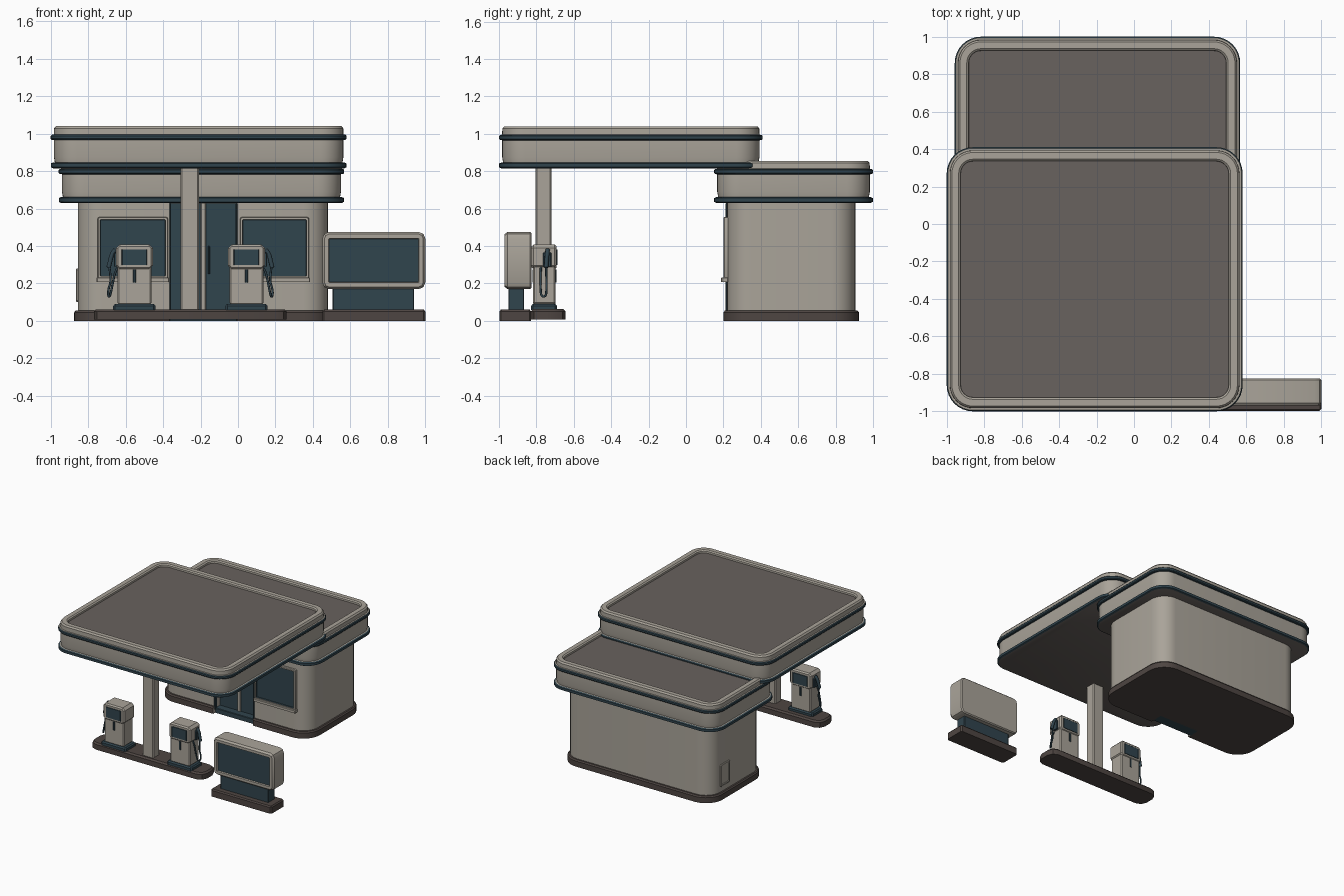
import bpy, bmesh, math

if "Cube" in bpy.data.objects:
    bpy.data.objects.remove(bpy.data.objects["Cube"])

def mat(name, r, g, b):
    m = bpy.data.materials.new(name)
    m.diffuse_color = (r, g, b, 1)
    m.use_nodes = True
    m.node_tree.nodes["Principled BSDF"].inputs["Base Color"].default_value = m.diffuse_color
    return m

MATS = [mat("cream", .40, .37, .32), mat("teal", .03, .058, .075),
        mat("roof_grey", .14, .122, .112), mat("dark_brown", .076, .06, .054)]
CREAM, TEAL, GREY, BROWN = range(4)


def finish(ob, angle=35):
    bpy.ops.object.select_all(action='DESELECT')
    ob.select_set(True)
    bpy.context.view_layer.objects.active = ob
    bpy.ops.object.shade_smooth_by_angle(angle=math.radians(angle))


def outline(a0, a1, b0, b1, r, seg):
    """Rounded rectangle; seg = 1 gives cut corners."""
    r = max(r, .004)
    pts = []
    for k, (ca, cb) in enumerate([(a1 - r, b1 - r), (a0 + r, b1 - r),
                                  (a0 + r, b0 + r), (a1 - r, b0 + r)]):
        for i in range(seg + 1):
            t = math.pi / 2 * (k + i / seg)
            pts.append((ca + r * math.cos(t), cb + r * math.sin(t)))
    return pts


def loft(name, rect, r, profile, caps=(CREAM, CREAM), seg=8, axis='z', smooth=True):
    """Stack outlines; profile rows are (inset, level, colour of the band leading up to it)."""
    a0, a1, b0, b1 = rect
    bm = bmesh.new()
    rings = []
    for off, d, _ in profile:
        pts = outline(a0 + off, a1 - off, b0 + off, b1 - off, r - off, seg)
        place = {'z': lambda p: (p[0], p[1], d), 'y': lambda p: (p[0], d, p[1]),
                 'x': lambda p: (d, p[0], p[1])}[axis]
        rings.append([bm.verts.new(place(p)) for p in pts])
    n = len(rings[0])
    for k in range(1, len(rings)):
        for i in range(n):
            j = (i + 1) % n
            f = bm.faces.new((rings[k-1][i], rings[k-1][j], rings[k][j], rings[k][i]))
            f.material_index = profile[k][2]
    for ring, c in ((rings[0], caps[0]), (rings[-1], caps[1])):
        bm.faces.new(ring).material_index = c
    bmesh.ops.recalc_face_normals(bm, faces=bm.faces)
    me = bpy.data.meshes.new(name)
    bm.to_mesh(me)
    bm.free()
    for m in MATS:
        me.materials.append(m)
    ob = bpy.data.objects.new(name, me)
    bpy.context.collection.objects.link(ob)
    if smooth:
        finish(ob)
    return ob


def box(name, x0, x1, y0, y1, z0, z1, c, bevel=.004):
    b = min(bevel, (z1 - z0) / 3)
    return loft(name, (x0, x1, y0, y1), b,
                [(0, z0, c), (0, z1 - b, c), (b * .8, z1, c)], (c, c), 1, smooth=False)


def tube(name, pts, radius, c):
    cu = bpy.data.curves.new(name, 'CURVE')
    cu.dimensions = '3D'
    cu.bevel_depth = radius
    cu.bevel_resolution = 2
    cu.use_fill_caps = True
    sp = cu.splines.new('NURBS')
    sp.points.add(len(pts) - 1)
    for p, q in zip(sp.points, pts):
        p.co = (*q, 1)
    sp.use_endpoint_u = True
    sp.order_u = 3
    cu.materials.append(MATS[c])
    ob = bpy.data.objects.new(name, cu)
    bpy.context.collection.objects.link(ob)


def banded_roof(name, rect, r, z, low, high, top):
    """Slab with two trim bands, raised rim and sunken roof deck."""
    loft(name, rect, r, [
        (.012, z, TEAL), (.001, z + .006, TEAL), (.001, z + .026, TEAL), (.012, z + .031, TEAL),
        (.022, z + .032, CREAM), (.017, z + low, CREAM), (.017, high - .002, CREAM),
        (.005, high, TEAL), (0, high + .006, TEAL), (0, high + .02, TEAL), (.006, high + .027, TEAL),
        (.017, high + .028, CREAM), (.018, top - .012, CREAM), (.028, top, CREAM),
        (.064, top, CREAM), (.074, top - .008, CREAM), (.075, top - .022, CREAM)],
        (GREY, GREY))


# canopy and shop roof
banded_roof("canopy", (-1, .58, -1, .41), .14, .815, .06, .967, 1.04)
banded_roof("shop_roof", (-.957, .567, .15, 1), .14, .63, .06, .785, .855)

# shop walls with plinth, entrance cut out
walls = loft("shop_walls", (-.855, .48, .22, .905), .13, [
    (-.02, 0, BROWN), (-.02, .045, BROWN), (-.012, .055, BROWN), (0, .056, BROWN),
    (0, .645, CREAM)], (BROWN, CREAM), smooth=False)
cutter = box("entrance_cutter", -.365, -.005, .1, .31, -.1, .628, CREAM)
mod = walls.modifiers.new("entrance", 'BOOLEAN')
mod.object = cutter
mod.operation = 'DIFFERENCE'
mod.solver = 'EXACT'
bpy.context.view_layer.objects.active = walls
bpy.ops.object.modifier_apply(modifier=mod.name)
bpy.data.objects.remove(cutter)
finish(walls)

# entrance: threshold, two leaves, posts and handles
box("threshold", -.367, -.003, .225, .32, 0, .04, TEAL)
for i, x in enumerate((-.365, -.18)):
    box("door_leaf", x, x + .175, .285, .312, .03, .63, TEAL)
    hx = -.215 if i == 0 else -.155
    box("door_handle", hx - .006, hx + .006, .265, .287, .25, .40, TEAL)
box("door_post", -.2, -.172, .275, .312, .03, .63, CREAM)
for x in (-.367, -.013):
    box("door_jamb", x, x + .01, .212, .24, .03, .63, TEAL)

# shop windows with sills
for x0, x1 in ((-.755, -.368), (.005, .385)):
    loft("window", (x0 + .005, x1 - .005, .225, .555), .012, [
        (0, .23, CREAM), (0, .205, CREAM), (.004, .2, CREAM),
        (.014, .2, CREAM), (.016, .212, TEAL)], (CREAM, TEAL), 2, 'y')
    box("window_sill", x0, x1, .188, .225, .208, .232, CREAM)

# service hatch on the left wall
loft("service_hatch", (.66, .78, .1, .28), .008, [
    (0, -.85, CREAM), (0, -.86, CREAM), (.004, -.864, CREAM), (.014, -.864, CREAM),
    (.016, -.859, CREAM)], seg=1, axis='x', smooth=False)

# pump island and pillar
loft("pump_island", (-.77, .26, -.83, -.643), .06, [
    (0, .008, BROWN), (0, .05, BROWN), (.012, .062, BROWN)], (BROWN, BROWN), 2)
box("canopy_pillar", -.307, -.207, -.805, -.72, .05, .83, CREAM, .008)

# pumps, mirrored so that each hose hangs on the outside
for cx, s in ((-.553, -1), (.045, 1)):
    box("pump_foot", cx - .113, cx + .113, -.828, -.69, .058, .09, TEAL, .012)
    loft("pump_body", (cx - .09, cx + .09, .085, .40), .012, [
        (.008, -.697, CREAM), (0, -.705, CREAM), (0, -.81, CREAM), (.008, -.818, CREAM)],
        seg=1, axis='y', smooth=False)
    loft("pump_head", (cx - .098, cx + .098, .275, .408), .02, [
        (.01, -.692, CREAM), (0, -.702, CREAM), (0, -.815, CREAM), (.01, -.825, CREAM)],
        seg=1, axis='y', smooth=False)
    for y in (-.829, -.692):
        box("pump_screen", cx - .068, cx + .068, y, y + .005, .298, .382, TEAL, .001)
    for y in (-.822, -.699):
        box("card_slot", cx - .008, cx + .008, y, y + .006, .205, .275, TEAL, .001)
    e = cx + s * .09
    box("nozzle_holder", min(e, e + s * .02), max(e, e + s * .02), -.765, -.72, .29, .365, TEAL)
    tube("nozzle", [(e + s * .012, -.74, .38), (e + s * .03, -.742, .36),
                    (e + s * .04, -.746, .315), (e + s * .048, -.748, .285)], .012, TEAL)
    tube("hose", [(e + s * .046, -.748, .30), (e + s * .032, -.746, .22), (e + s * .05, -.746, .17),
                  (e + s * .05, -.748, .13), (e + s * .04, -.775, .13), (e + s * .03, -.778, .18),
                  (e + s * .012, -.778, .27), (e - s * .005, -.775, .29)], .006, TEAL)

# price sign
box("sign_base", .45, 1, -.998, -.828, 0, .06, BROWN, .01)
box("sign_stand", .505, .94, -.95, -.866, .055, .18, TEAL)
loft("sign_box", (.45, 1, .17, .475), .035, [
    (.008, -.825, CREAM), (0, -.833, CREAM), (0, -.955, CREAM), (.012, -.97, CREAM),
    (.034, -.97, CREAM), (.037, -.958, CREAM)], (CREAM, TEAL), 2, 'y')
